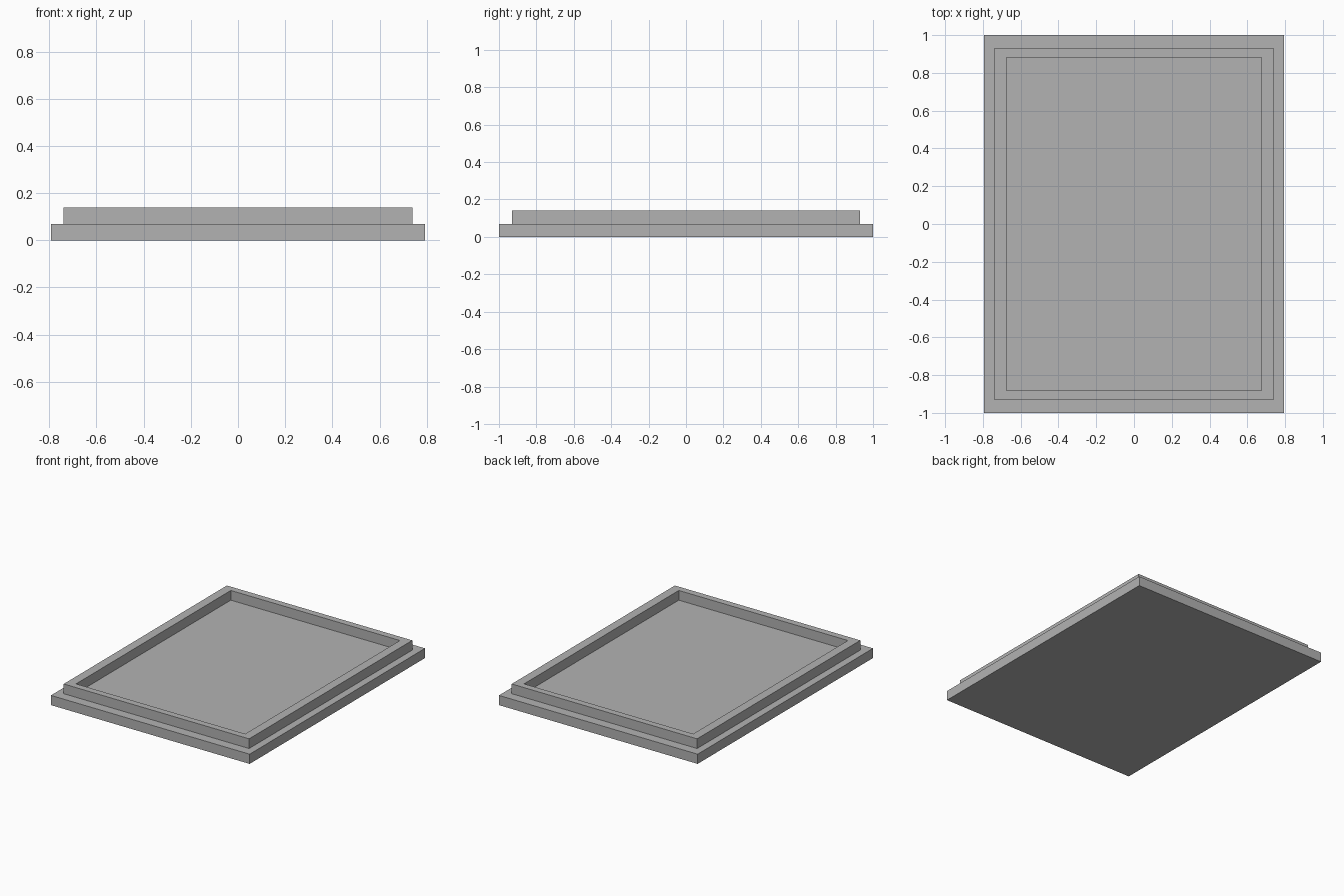
import bpy
import bmesh

cube = bpy.data.objects.get("Cube")
if cube:
    bpy.data.objects.remove(cube, do_unlink=True)

# One plain grey for the whole tray
grey = bpy.data.materials.new("plain_grey")
grey.use_nodes = True
colour = (0.448, 0.448, 0.448, 1)
grey.diffuse_color = colour
grey.node_tree.nodes["Principled BSDF"].inputs["Base Color"].default_value = colour

# Sizes: half width, half depth
OUTER = (0.793, 1.0)
RIM = (0.74, 0.93)
RECESS = (0.675, 0.882)
STEP = 0.07
TOP = 0.14

# Rectangular rings from the underside, up over the rim and down to the floor
profile = [(OUTER, 0), (OUTER, STEP), (RIM, STEP),
           (RIM, TOP), (RECESS, TOP), (RECESS, STEP)]


def ring(bm, half, z):
    """Four corners, anticlockwise from above."""
    x, y = half
    return [bm.verts.new((sx * x, sy * y, z))
            for sx, sy in ((-1, -1), (1, -1), (1, 1), (-1, 1))]


bm = bmesh.new()
rings = [ring(bm, half, z) for half, z in profile]

# Walls, ledge and rim top
for low, high in zip(rings, rings[1:]):
    for i in range(4):
        j = (i + 1) % 4
        bm.faces.new((low[i], low[j], high[j], high[i]))

# Underside and recessed floor
bm.faces.new(reversed(rings[0]))
bm.faces.new(rings[-1])

mesh = bpy.data.meshes.new("stepped_tray")
bm.to_mesh(mesh)
bm.free()
mesh.materials.append(grey)
tray = bpy.data.objects.new("stepped_tray", mesh)
bpy.context.collection.objects.link(tray)
